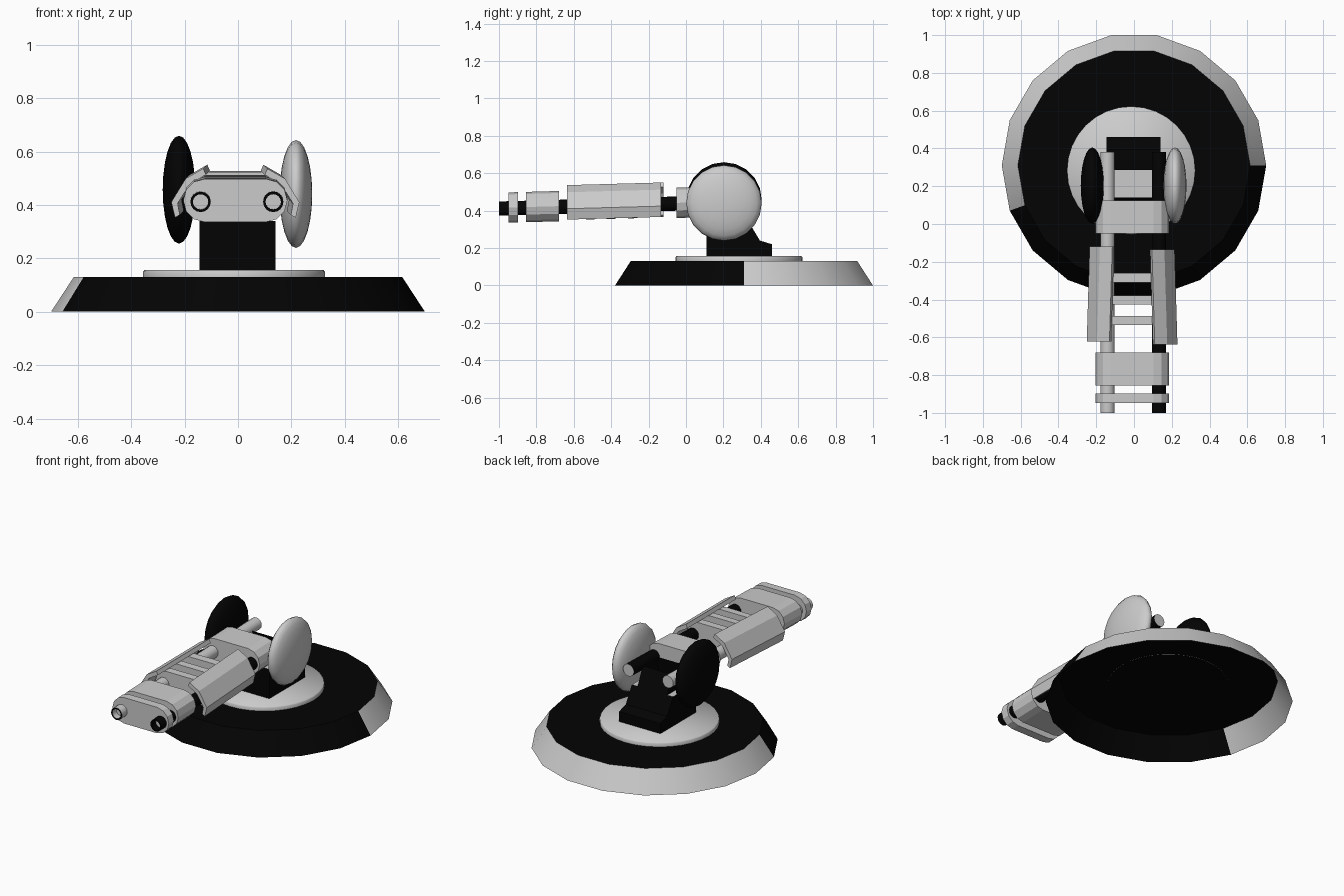
import bpy, bmesh
from math import sin, cos, pi, radians
from mathutils import Matrix

if "Cube" in bpy.data.objects:
    bpy.data.objects.remove(bpy.data.objects["Cube"])

black = bpy.data.materials.new("black")
black.diffuse_color = (0.001, 0.001, 0.001, 1)
black.use_nodes = True
black.node_tree.nodes["Principled BSDF"].inputs["Base Color"].default_value = black.diffuse_color


def finish(name, bm, mat=None, smooth=None):
    me = bpy.data.meshes.new(name)
    bm.to_mesh(me)
    bm.free()
    ob = bpy.data.objects.new(name, me)
    bpy.context.collection.objects.link(ob)
    if mat:
        me.materials.append(mat)
    if smooth:
        bpy.ops.object.select_all(action='DESELECT')
        bpy.context.view_layer.objects.active = ob
        ob.select_set(True)
        bpy.ops.object.shade_smooth_by_angle(angle=radians(smooth))
    return ob


def loft(name, rings, mat=None, smooth=None, shear=0.0, caps=True):
    """Join equal rings of points with quads and, if wanted, cap both ends."""
    bm = bmesh.new()
    loops = [[bm.verts.new((x, y, z + shear * (y + 1))) for x, y, z in r] for r in rings]
    n = len(loops[0])
    for a, b in zip(loops, loops[1:]):
        for i in range(n):
            j = (i + 1) % n
            bm.faces.new((a[i], a[j], b[j], b[i]))
    if caps:
        bm.faces.new(loops[0])
        bm.faces.new(loops[-1])
        bmesh.ops.recalc_face_normals(bm, faces=bm.faces)
    return finish(name, bm, mat, smooth)


def two_tone(ob, is_black):
    """Slot 0 grey, slot 1 black, chosen per face."""
    ob.data.materials.clear()
    ob.data.materials.append(None)
    ob.data.materials.append(black)
    for p in ob.data.polygons:
        p.material_index = int(is_black(p))


def disc_ring(cx, cy, z, r, n):
    return [(cx + r * cos(2 * pi * i / n), cy + r * sin(2 * pi * i / n), z) for i in range(n)]


def tube_ring(cx, y, cz, r, n=16):
    return [(cx + r * cos(2 * pi * i / n), y, cz + r * sin(2 * pi * i / n)) for i in range(n)]


TILT = 0.028   # the gun rises slightly to the rear

# 18-sided base: an open-bottomed shell, dark except for the rear rim
CX, CY = -0.015, 0.283
base = loft("base", [disc_ring(0, 0.31, 0, 0.7, 18), disc_ring(0, 0.31, 0.13, 0.615, 18),
                     disc_ring(CX, CY, 0.13, 0.338, 18)], smooth=30, caps=False)
two_tone(base, lambda p: abs(p.normal.z) > 0.9
         or not (p.center.y > 0.31 or (p.center.x < -0.6 and p.center.y > 0.15)))

# turntable filling the hole in the base top
table = loft("turntable", [disc_ring(CX, CY, 0.129, 0.34, 32), disc_ring(CX, CY, 0.15, 0.34, 32),
                           disc_ring(CX, CY, 0.157, 0.335, 32)], smooth=60)
two_tone(table, lambda p: p.normal.z < -0.9)

# pedestal: wide foot and a narrower, open-topped neck with a sloped back
foot = [(0.11, 0.155), (0.46, 0.155), (0.46, 0.22), (0.395, 0.24), (0.335, 0.34), (0.11, 0.34)]
ped = loft("pedestal_foot", [[(x, y, z) for y, z in foot] for x in (-0.145, 0.14)])
two_tone(ped, lambda p: not (p.normal.z > 0.95 and p.center.z > 0.3))
neck = [[(x, y, z) for x, y in ((-0.105, y0), (0.1, y0), (0.1, y1), (-0.105, y1))]
        for y0, y1, z in ((0.125, 0.335, 0.34), (0.14, 0.285, 0.45))]
loft("pedestal_neck", neck, black, caps=False)

# twin barrels with dark muzzle rings and recessed bores
for side, cx, dark in (("left", -0.14, False), ("right", 0.132, True)):
    ob = loft(side + "_barrel", [tube_ring(cx, y, 0.411, r) for y, r in
                                 ((0.38, 0.038), (-1, 0.038), (-1, 0.029), (-0.96, 0.029))],
              None, 40, TILT)
    two_tone(ob, lambda p: abs(p.center.y + 1) < 0.005 or (dark and abs(p.normal.y) < 0.5))


# rounded clamps and thin ribs joining the barrels
def clamp(name, y0, y1, half_w=0.195, r=0.081):
    pts = []
    for s, a0 in ((1, -90), (-1, 90)):
        for k in range(7):
            a = radians(a0 + 30 * k)
            pts.append((-0.01 + s * (half_w - r) + r * cos(a), 0.415 + r * sin(a)))
    loft(name, [[(x, y, z) for x, z in pts] for y in (y0, y1)], shear=TILT)


for name, y0, y1 in (("muzzle_clamp", -0.948, -0.898), ("front_clamp", -0.855, -0.68),
                     ("rear_clamp", -0.05, 0.125)):
    clamp(name, y0, y1)
for name, y0, y1 in (("rib_front", -0.535, -0.488), ("rib_middle", -0.425, -0.378),
                     ("rib_rear", -0.31, -0.26)):
    clamp(name, y0, y1, 0.187, 0.076)

# bent side shrouds, splayed slightly toward the front
shell = [(0.112, 0.526), (0.178, 0.488), (0.232, 0.4), (0.218, 0.342),
         (0.2, 0.352), (0.208, 0.395), (0.164, 0.466), (0.102, 0.503)]
for side, s, shift in (("left", -1, 0.012), ("right", 1, -0.004)):
    loft(side + "_shroud", [[(-0.01 + s * (x + 0.008 - off), y + shift, z) for x, z in shell]
                            for y, off in ((-0.633, 0), (-0.131, 0.015))], shear=TILT)

# lens-shaped side shields
for side, cx, cz, mat in (("left", -0.221, 0.457, black), ("right", 0.217, 0.441, None)):
    bm = bmesh.new()
    bmesh.ops.create_uvsphere(bm, u_segments=20, v_segments=12, radius=1)
    bm.transform(Matrix.Translation((cx, 0.203, cz)) @ Matrix.Diagonal((0.061, 0.202, 0.202, 1))
                 @ Matrix.Rotation(pi / 2, 4, 'Y'))
    finish(side + "_shield", bm, mat, 60)
